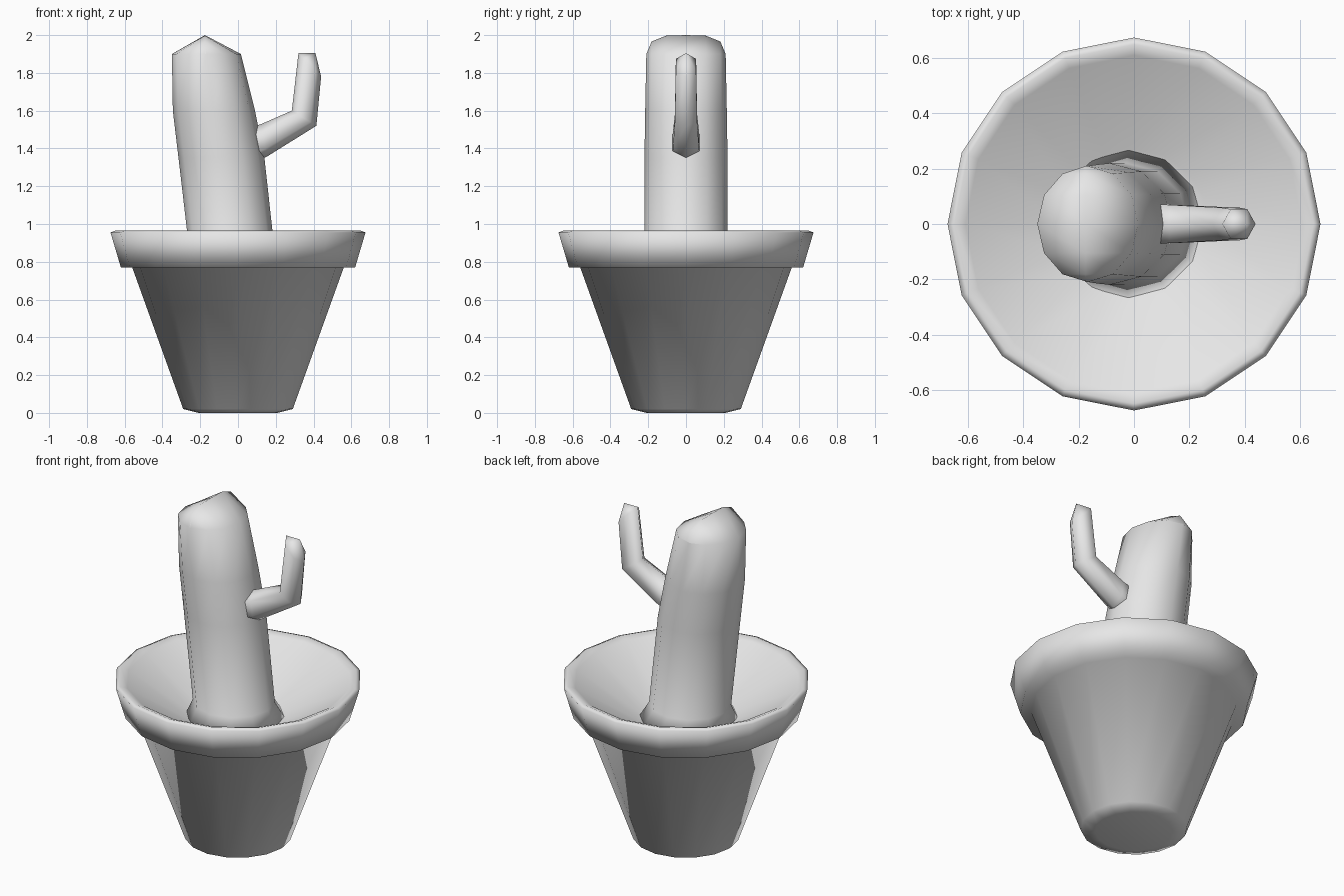
import bpy, bmesh
from math import sin, cos, tau, sqrt
from mathutils import Vector

cube = bpy.data.objects.get("Cube")
if cube:
    bpy.data.objects.remove(cube, do_unlink=True)

grey = bpy.data.materials.new("plain_grey")
grey.use_nodes = True
grey.diffuse_color = (0.8, 0.8, 0.8, 1)
grey.node_tree.nodes["Principled BSDF"].inputs["Base Color"].default_value = (0.8, 0.8, 0.8, 1)


def ring(centre, u, v, sides):
    """Closed loop of points around a centre, spanned by two half axes."""
    return [Vector(centre) + Vector(u) * cos(tau * i / sides) + Vector(v) * sin(tau * i / sides)
            for i in range(sides)]


def loft(name, rings, cap_end=True):
    """Skin a stack of rings into one smooth closed object."""
    bm = bmesh.new()
    loops = [[bm.verts.new(p) for p in r] for r in rings]
    n = len(loops[0])
    for a, b in zip(loops, loops[1:]):
        for i in range(n):
            j = (i + 1) % n
            bm.faces.new((a[i], a[j], b[j], b[i]))
    bm.faces.new(loops[0])
    if cap_end:
        bm.faces.new(loops[-1])
    bmesh.ops.remove_doubles(bm, verts=bm.verts, dist=0.001)
    bmesh.ops.recalc_face_normals(bm, faces=bm.faces)
    for f in bm.faces:
        f.smooth = True
    mesh = bpy.data.meshes.new(name)
    bm.to_mesh(mesh)
    bm.free()
    mesh.materials.append(grey)
    obj = bpy.data.objects.new(name, mesh)
    bpy.context.collection.objects.link(obj)
    return obj


# Pot: tapered body, overhanging rim and sunken inside (radius, height)
profile = [(0.21, 0.0), (0.29, 0.02), (0.56, 0.77), (0.62, 0.77), (0.675, 0.955),
           (0.65, 0.965), (0.61, 0.95), (0.27, 0.74), (0.18, 0.73)]
loft("flower_pot", [ring((0, 0, z), (r, 0, 0), (0, r, 0), 16) for r, z in profile])

# Cactus stem: leaning column (left x, right x, half depth, height)
sections = [(-0.29, 0.25, 0.27, 0.735), (-0.253, 0.198, 0.22, 0.82), (-0.315, 0.14, 0.22, 1.35),
            (-0.345, 0.09, 0.216, 1.6), (-0.35, 0.015, 0.21, 1.9)]
stem = [ring(((a + b) / 2, 0, z), ((b - a) / 2, 0, 0), (0, d, 0), 12) for a, b, d, z in sections]
# Domed crown: the last ring folds up into a ridge running front to back
ridge = []
for p in stem[-1]:
    t = min(1, abs(p.y) / 0.21)
    ridge.append(Vector((-0.175, p.y, 1.9 + 0.1 * sqrt(1 - t ** 4))))
loft("cactus_stem", stem + [ridge], cap_end=False)

# Side arm: six-sided, bent upward (outer point, inner point, half width)
bends = [((0.03, 1.3), (0.0, 1.49), 0.085), ((0.15, 1.355), (0.125, 1.53), 0.08),
         ((0.415, 1.52), (0.285, 1.6), 0.068), ((0.44, 1.78), (0.32, 1.905), 0.062)]
arm = []
for (ox, oz), (ix, iz), w in bends:
    arm.append(ring(((ox + ix) / 2, 0, (oz + iz) / 2), ((ox - ix) / 2, 0, (oz - iz) / 2), (0, w, 0), 6))
arm.append([Vector((0.41, 0, 1.905))] * 6)


def fan_tip(points):
    """Shrink the tip to a tiny loop that welds into one point."""
    return [p + Vector((i * 1e-5, 0, 0)) for i, p in enumerate(points)]


arm[-1] = fan_tip(arm[-1])
loft("cactus_arm", arm, cap_end=False)
